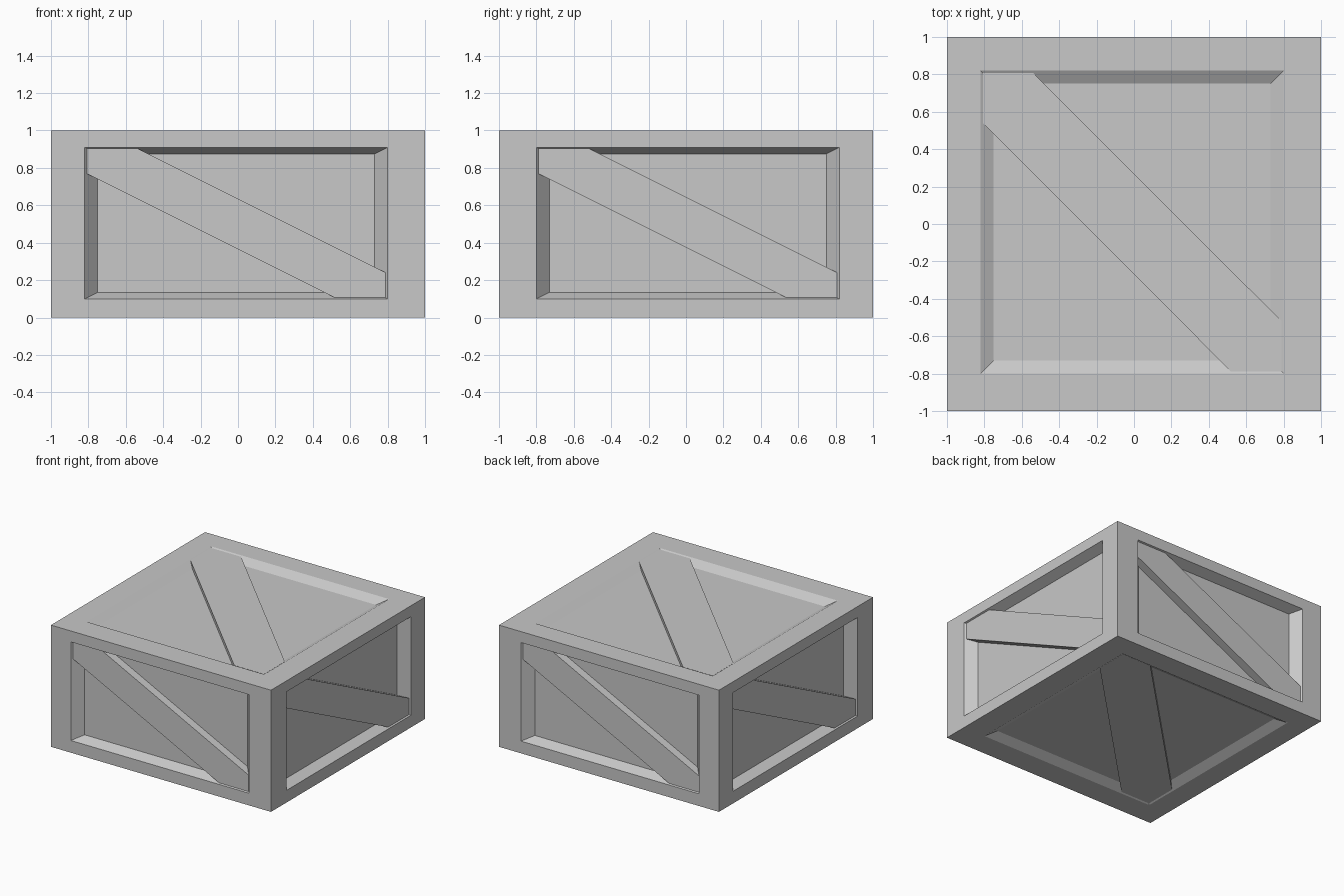
import bpy, bmesh
from mathutils import Matrix, Vector

cube = bpy.data.objects.get("Cube")
if cube:
    bpy.data.objects.remove(cube, do_unlink=True)

# Single flat grey
grey = bpy.data.materials.new("plain_grey")
grey.use_nodes = True
colour = (0.58, 0.58, 0.58, 1)
grey.diffuse_color = colour
grey.node_tree.nodes["Principled BSDF"].inputs["Base Color"].default_value = colour

# Parts are shaped on a 2-unit cube, then squashed to half height
SQUASH = Matrix.Translation((0, 0, 0.5)) @ Matrix.Diagonal((1, 1, 0.5, 1))
SHIFT = Vector((-0.01, 0.01, 0.01))   # panels sit slightly off centre
BORDER, SLOPE, DEPTH = 0.19, 0.07, 0.08
RECESS = 0.012                        # braces sit just below the frame
BRACE_HALF, BRACE_CUT = 0.798, 0.27


def finish(bm, name):
    bm.transform(SQUASH)
    bmesh.ops.recalc_face_normals(bm, faces=bm.faces)
    mesh = bpy.data.meshes.new(name)
    bm.to_mesh(mesh)
    bm.free()
    mesh.materials.append(grey)
    obj = bpy.data.objects.new(name, mesh)
    bpy.context.collection.objects.link(obj)
    return obj


def make_crate_body():
    bm = bmesh.new()
    bmesh.ops.create_cube(bm, size=2)
    sides = bm.faces[:]
    # Border frame, then a sloped recess on every side
    bmesh.ops.inset_individual(bm, faces=sides, thickness=BORDER, use_even_offset=True)
    bmesh.ops.inset_individual(bm, faces=sides, thickness=SLOPE, depth=-DEPTH,
                               use_even_offset=True)
    for v in bm.verts:
        sizes = [abs(c) for c in v.co]
        if min(sizes) < 0.95:
            move = SHIFT.copy()
            move[sizes.index(max(sizes))] = 0
            v.co += move
    finish(bm, "crate_body")


def make_brace(name, u, v):
    u, v = Vector(u), Vector(v)
    n = u.cross(v)
    centre = SHIFT - n * SHIFT.dot(n) + n * (1 - RECESS)
    h, k = BRACE_HALF, BRACE_HALF - BRACE_CUT
    outline = [(-h, h), (-h, k), (k, -h), (h, -h), (h, -k), (-k, h)]
    bm = bmesh.new()
    face = bm.faces.new([bm.verts.new(centre + u * a + v * b) for a, b in outline])
    out = bmesh.ops.extrude_face_region(bm, geom=[face], use_keep_orig=True)
    back = [e for e in out["geom"] if isinstance(e, bmesh.types.BMVert)]
    bmesh.ops.translate(bm, verts=back, vec=-n * DEPTH)
    finish(bm, name)


make_crate_body()

# One diagonal brace per side: (right direction, up direction) seen from outside
X, Y, Z = Vector((1, 0, 0)), Vector((0, 1, 0)), Vector((0, 0, 1))
for name, u, v in [("front_brace", X, Z), ("back_brace", -X, Z),
                   ("left_brace", Y, Z), ("right_brace", -Y, Z),
                   ("top_brace", X, Y), ("bottom_brace", X, -Y)]:
    make_brace(name, u, v)
